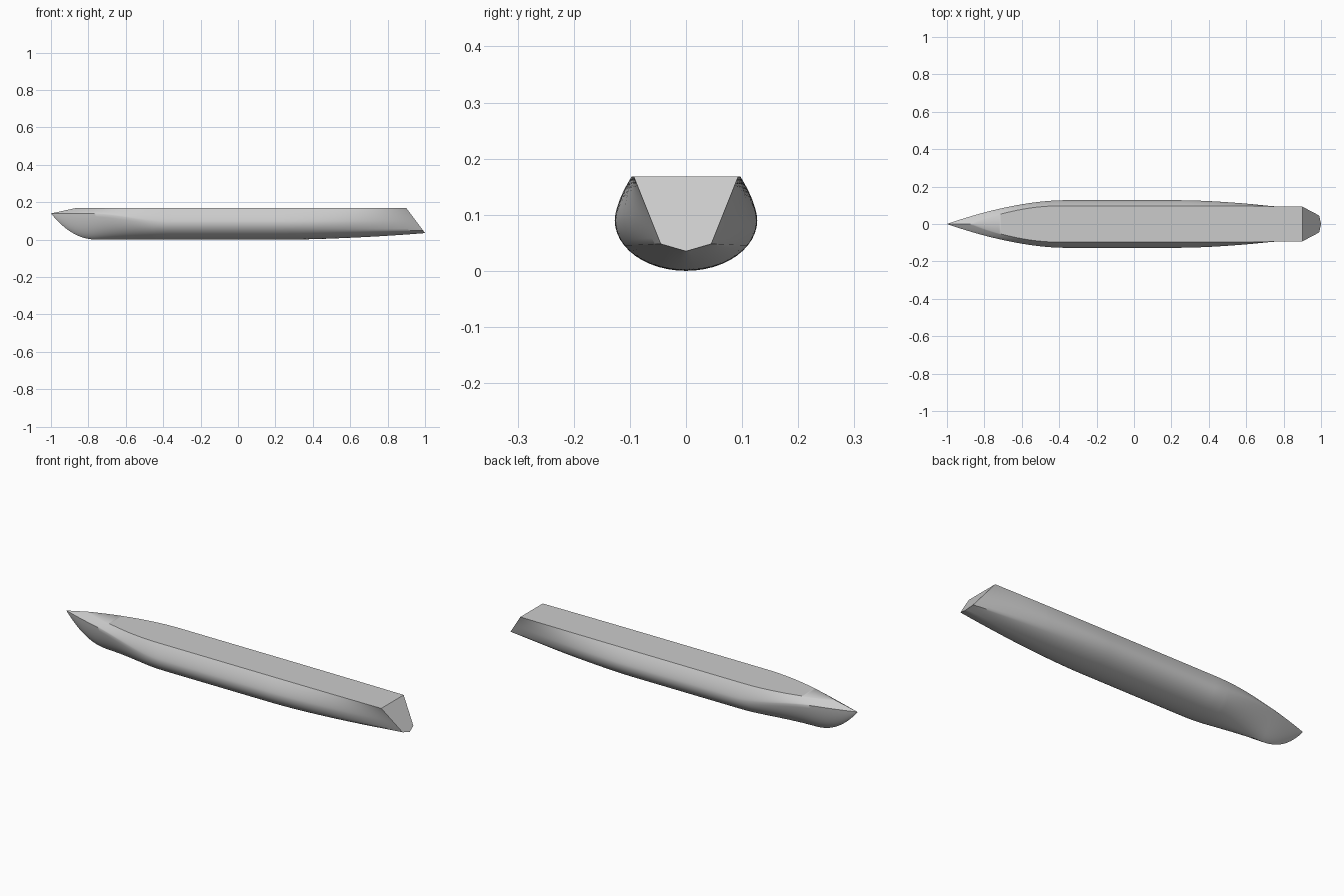
import bpy
import bmesh
from math import sin, cos, pi

cube = bpy.data.objects.get("Cube")
if cube:
    bpy.data.objects.remove(cube, do_unlink=True)

BEAM, DECK, MID_Z, TOP_Z = 0.127, 0.097, 0.09, 0.168
TIP_Z = 0.14
LOW, UP = 12, 10          # section steps below and above the widest line
CHINE = 8                 # step that becomes the hard chine at the stern


def ramp(x, start, length):
    return min(max((x - start) / length, 0.0), 1.0)


def lerp(a, b, t):
    return a + (b - a) * t


def half_section(s):
    """Points from keel to deck edge at station s along the hull."""
    # Bow: beam, deck edge, stem, widest line and ridge
    beam = BEAM * (1 - (1 - ramp(s, -1, 0.62)) ** 1.7)
    deck = DECK * (1 - (1 - ramp(s, -0.87, 0.47)) ** 1.92)
    keel = TIP_Z * (1 - ramp(s, -1, 0.25)) ** 2.2
    t = ramp(s, -0.8, 0.45)
    wide = lerp(TIP_Z, MID_Z, t * t * (3 - 2 * t))
    top = lerp(TIP_Z, TOP_Z, ramp(s, -1, 0.13))
    sharp = 1 - ramp(s, -1, 0.55)

    pts = []
    for i in range(LOW + 1):
        w = i / LOW
        u = lerp(sin(w * pi / 2), w, sharp * 0.6)
        v = lerp(1 - cos(w * pi / 2), w, sharp * 0.6)
        pts.append((beam * u, lerp(keel, wide, v)))
    for i in range(1, UP + 1):
        v = i / UP
        pts.append((lerp(deck, beam, 1 - v ** lerp(1.6, 1, sharp)), lerp(wide, top, v)))

    # Stern: blend into the tapered transom, raked aft at the bottom
    f = ramp(s, 0.25, 0.75) ** 1.65
    rake = ramp(s, 0.6, 0.4)
    ring = []
    for i, (y, z) in enumerate(pts):
        if f > 0:
            if i <= CHINE:
                r = y / 0.11
                ty, tz = 0.045 * r, 0.035 + 0.013 * r
            else:
                r = (z - 0.045) / (TOP_Z - 0.045)
                ty, tz = 0.045 + 0.048 * r, 0.048 + 0.12 * r
            y, z = lerp(y, ty, f), lerp(z, tz, f)
        x = s - 0.1 * rake * (z - 0.035) / 0.133
        ring.append((x, y, z))
    return ring


# Loft the hull through closed sections; the closing strip is the deck
bm = bmesh.new()
rings = []
for k in range(201):
    side = half_section(-1 + k * 0.01)
    loop = [(x, -y, z) for x, y, z in reversed(side)] + side[1:]
    rings.append([bm.verts.new(p) for p in loop])
count = len(rings[0])
for a, b in zip(rings, rings[1:]):
    for i in range(count):
        j = (i + 1) % count
        bm.faces.new((a[i], a[j], b[j], b[i]))
bm.faces.new(rings[-1])   # transom
bmesh.ops.remove_doubles(bm, verts=bm.verts, dist=0.00002)
bmesh.ops.recalc_face_normals(bm, faces=bm.faces)

mesh = bpy.data.meshes.new("hull")
bm.to_mesh(mesh)
bm.free()
hull = bpy.data.objects.new("hull", mesh)
bpy.context.collection.objects.link(hull)

# Plain grey paint
grey = bpy.data.materials.new("light_grey")
grey.use_nodes = True
colour = (0.6, 0.6, 0.6, 1)
grey.diffuse_color = colour
grey.node_tree.nodes["Principled BSDF"].inputs["Base Color"].default_value = colour
mesh.materials.append(grey)

bpy.ops.object.select_all(action="DESELECT")
hull.select_set(True)
bpy.context.view_layer.objects.active = hull
bpy.ops.object.shade_smooth_by_angle(angle=0.7)
